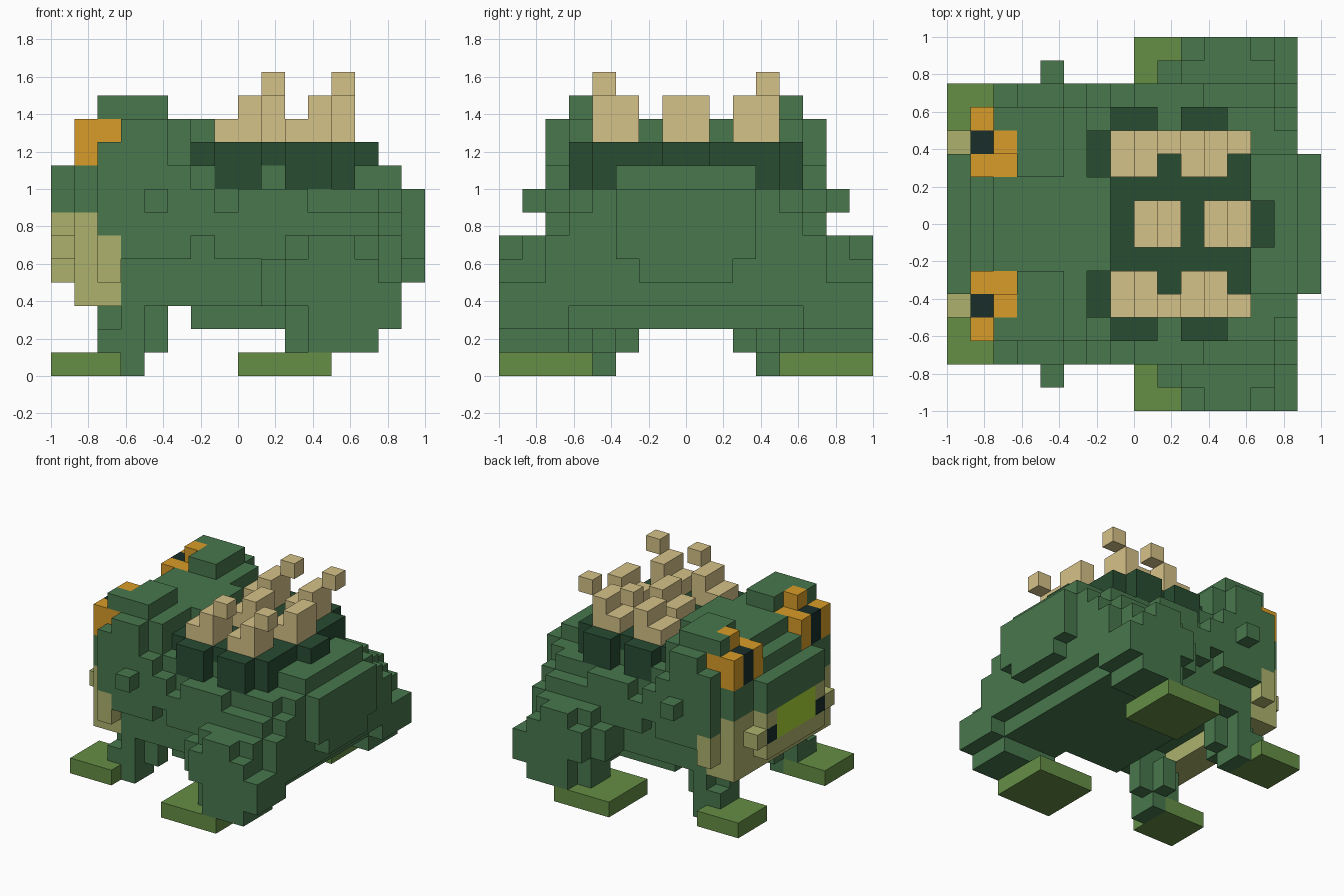
import bpy

if "Cube" in bpy.data.objects:
    bpy.data.objects.remove(bpy.data.objects["Cube"], do_unlink=True)

U = 0.125  # edge of one block


def lin(c):
    c /= 255
    return c / 12.92 if c <= 0.04045 else ((c + 0.055) / 1.055) ** 2.4


def material(name, *rgb):
    m = bpy.data.materials.new(name)
    m.use_nodes = True
    col = (*[lin(c) for c in rgb], 1)
    m.diffuse_color = col
    b = m.node_tree.nodes["Principled BSDF"]
    b.inputs["Base Color"].default_value = col
    b.inputs["Roughness"].default_value = 0.9
    return m


GREEN = material("skin green", 72, 119, 77)
DARK = material("dark green", 40, 76, 50)
LIGHT = material("foot green", 101, 142, 69)
TAN = material("tan", 213, 194, 136)
ORANGE = material("orange", 216, 156, 40)
BLACK = material("near black", 25, 46, 42)
CHEEK = material("pale olive", 173, 178, 109)
MOUTH = material("mouth lime", 170, 212, 55)

cells = {}  # block position -> (part, material); later boxes replace earlier ones


def box(part, mat, x, y, z):
    """Fill blocks x0..x1, z0..z1 and the y span on both sides of the middle."""
    for i in range(*x):
        for j in range(*y):
            for k in range(*z):
                cells[i, 8 + j, k] = cells[i, 7 - j, k] = (part, mat)


# Body: core, then the uneven outer flank layer, then the rump
for x, y, z in [
    ((6, 14), (0, 4), (2, 3)), ((5, 15), (0, 5), (3, 4)),
    ((3, 15), (0, 5), (4, 7)),
    ((3, 14), (0, 5), (7, 8)), ((3, 13), (0, 5), (8, 9)),
    ((3, 6), (5, 6), (5, 9)), ((6, 7), (5, 6), (6, 8)),
    ((7, 14), (5, 6), (5, 7)), ((8, 11), (5, 6), (7, 8)),
    ((14, 15), (0, 4), (7, 8)), ((13, 15), (0, 3), (8, 9)),
    ((15, 16), (0, 3), (5, 8)), ((15, 16), (0, 2), (4, 5)),
]:
    box("body", GREEN, x, y, z)

# Head and brows
for x, y, z in [
    ((2, 5), (0, 6), (6, 10)), ((1, 2), (0, 5), (6, 9)),
    ((0, 1), (0, 3), (7, 9)), ((1, 2), (0, 2), (9, 10)),
    ((2, 6), (0, 5), (9, 11)), ((3, 5), (5, 6), (10, 11)),
    ((6, 7), (0, 2), (9, 11)),
    ((3, 5), (2, 5), (11, 12)), ((2, 3), (4, 5), (11, 12)),
]:
    box("head", GREEN, x, y, z)
box("side_knobs", GREEN, (4, 5), (6, 7), (7, 8))

# Pale jaw with mouth panel and dark mouth corners
for x, y, z in [
    ((1, 3), (0, 5), (3, 6)), ((2, 3), (5, 6), (4, 6)),
    ((1, 2), (0, 5), (6, 7)),
    ((0, 1), (0, 3), (4, 7)), ((0, 1), (3, 4), (5, 6)),
]:
    box("jaw", CHEEK, x, y, z)
box("mouth", MOUTH, (0, 1), (0, 2), (5, 7))
box("mouth", BLACK, (0, 1), (2, 3), (5, 6))

# Eyes: orange surround with a dark pupil
box("eyes", ORANGE, (1, 2), (2, 5), (9, 11))
box("eyes", ORANGE, (2, 3), (2, 5), (10, 11))
box("eyes", ORANGE, (2, 3), (3, 4), (11, 12))
box("eyes", BLACK, (1, 2), (3, 4), (9, 11))

# Dark saddle on the back
for x, y, z in [
    ((6, 7), (2, 4), (9, 10)), ((7, 13), (0, 4), (9, 10)),
    ((13, 14), (0, 1), (9, 10)), ((7, 9), (4, 5), (8, 10)),
    ((10, 12), (4, 5), (8, 10)), ((12, 13), (3, 4), (8, 10)),
]:
    box("saddle", DARK, x, y, z)
# Gaps between the saddle flaps
for i in (9, 12):
    for j in (12, 3):
        cells.pop((i, j, 8), None)

# Backward-leaning spikes in three rows
for s in (0, 3):
    box("side_spikes", TAN, (7 + s, 9 + s), (2, 4), (10, 11))
    box("side_spikes", TAN, (8 + s, 9 + s), (2, 4), (11, 12))
    box("side_spikes", TAN, (9 + s, 10 + s), (3, 4), (12, 13))
    box("middle_spikes", TAN, (8 + s, 10 + s), (0, 1), (10, 11))
    box("middle_spikes", TAN, (9 + s, 10 + s), (0, 1), (11, 12))

# Rear legs: haunch layers, stepped backs, shanks
for x, y, z in [
    ((9, 14), (5, 6), (3, 6)), ((9, 14), (6, 7), (3, 5)),
    ((10, 14), (6, 7), (5, 6)), ((10, 14), (4, 7), (2, 3)),
    ((10, 14), (7, 8), (3, 5)), ((11, 13), (7, 8), (5, 6)),
    ((14, 15), (5, 8), (2, 4)), ((14, 15), (5, 6), (4, 6)),
    ((11, 14), (7, 8), (1, 3)), ((10, 14), (5, 7), (1, 2)),
]:
    box("rear_legs", GREEN, x, y, z)
box("rear_feet", LIGHT, (8, 12), (4, 8), (0, 1))

# Front legs: thigh, shin, knee block, inner knob and heel
for x, y, z in [
    ((3, 5), (3, 5), (3, 4)), ((3, 4), (3, 5), (1, 3)),
    ((4, 5), (3, 4), (1, 3)), ((2, 3), (3, 5), (1, 2)),
    ((2, 3), (3, 4), (2, 3)), ((3, 4), (2, 3), (1, 3)),
    ((3, 4), (3, 5), (0, 1)),
]:
    box("front_legs", GREEN, x, y, z)
box("front_feet", LIGHT, (0, 3), (3, 6), (0, 1))

# Outward faces of a block: direction and its four corners
SIDES = {
    (1, 0, 0): ((1, 0, 0), (1, 1, 0), (1, 1, 1), (1, 0, 1)),
    (-1, 0, 0): ((0, 0, 0), (0, 0, 1), (0, 1, 1), (0, 1, 0)),
    (0, 1, 0): ((0, 1, 0), (0, 1, 1), (1, 1, 1), (1, 1, 0)),
    (0, -1, 0): ((0, 0, 0), (1, 0, 0), (1, 0, 1), (0, 0, 1)),
    (0, 0, 1): ((0, 0, 1), (1, 0, 1), (1, 1, 1), (0, 1, 1)),
    (0, 0, -1): ((0, 0, 0), (0, 1, 0), (1, 1, 0), (1, 0, 0)),
}

# Build one object per part from the exposed faces
for part in sorted({p for p, _ in cells.values()}):
    verts, faces, slots, mats = {}, [], [], []
    for (i, j, k), (p, mat) in cells.items():
        if p != part:
            continue
        if mat not in mats:
            mats.append(mat)
        for (dx, dy, dz), corners in SIDES.items():
            if (i + dx, j + dy, k + dz) in cells:
                continue
            faces.append([verts.setdefault((i + a, j + b, k + c), len(verts))
                          for a, b, c in corners])
            slots.append(mats.index(mat))
    mesh = bpy.data.meshes.new(part)
    mesh.from_pydata([((x - 8) * U, (y - 8) * U, z * U) for x, y, z in verts], [], faces)
    for m in mats:
        mesh.materials.append(m)
    for poly, s in zip(mesh.polygons, slots):
        poly.material_index = s
    bpy.context.collection.objects.link(bpy.data.objects.new(part, mesh))
